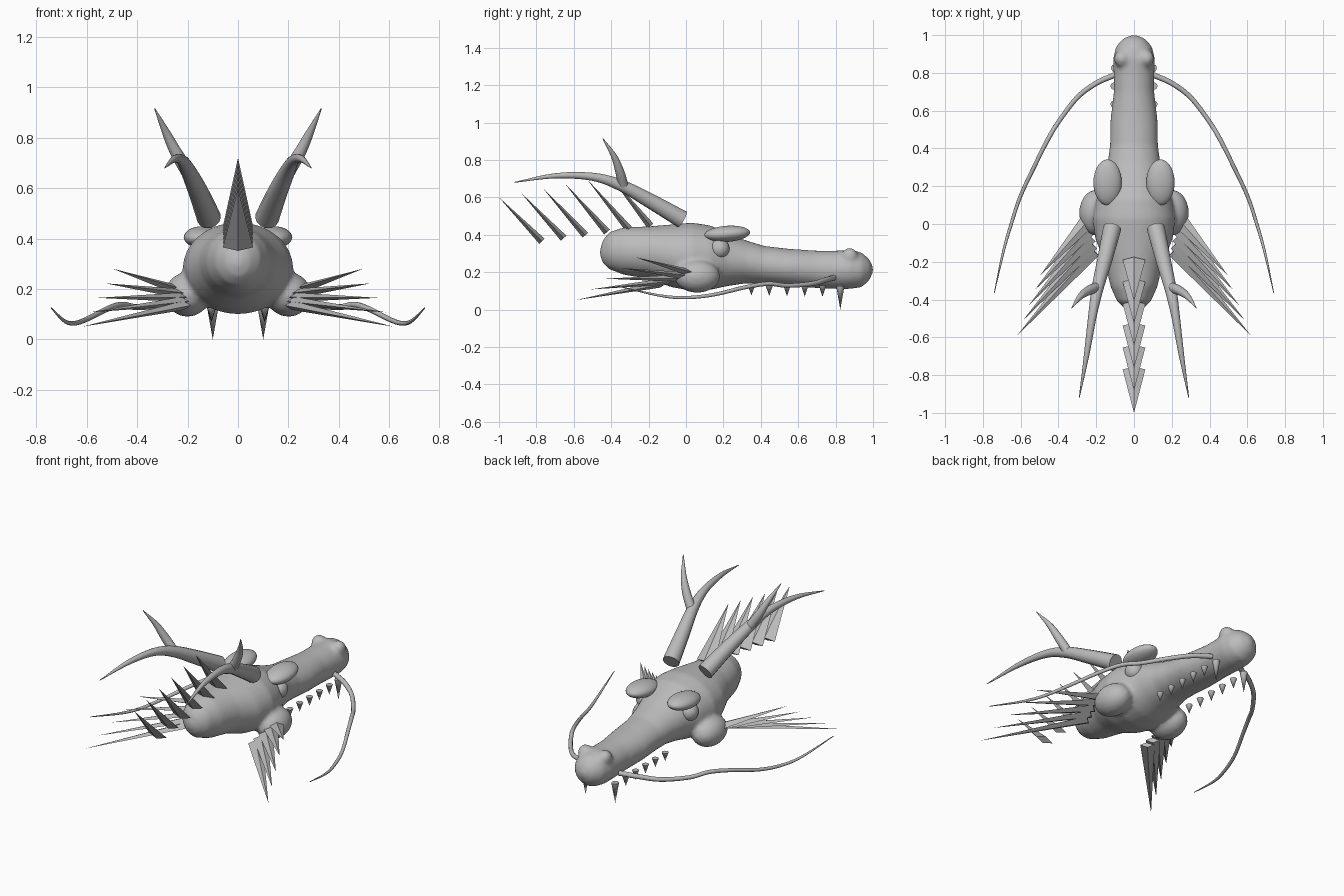
import bpy, bmesh, math
from mathutils import Vector, Matrix

cube = bpy.data.objects.get("Cube")
if cube:
    bpy.data.objects.remove(cube)

grey = bpy.data.materials.new("stone_grey")
grey.use_nodes = True
grey.diffuse_color = (0.5, 0.5, 0.5, 1)
grey.node_tree.nodes["Principled BSDF"].inputs["Base Color"].default_value = (0.5, 0.5, 0.5, 1)


def finish(name, bm, smooth=True):
    bmesh.ops.recalc_face_normals(bm, faces=bm.faces)
    for f in bm.faces:
        f.smooth = smooth
    mesh = bpy.data.meshes.new(name)
    bm.to_mesh(mesh)
    bm.free()
    mesh.materials.append(grey)
    obj = bpy.data.objects.new(name, mesh)
    bpy.context.collection.objects.link(obj)
    return obj


def skin(bm, rings):
    """Join equal rings of points into a capped surface."""
    loops = [[bm.verts.new(p) for p in ring] for ring in rings]
    n = len(loops[0])
    for a, b in zip(loops, loops[1:]):
        for i in range(n):
            bm.faces.new((a[i], a[(i + 1) % n], b[(i + 1) % n], b[i]))
    caps = [bm.faces.new(loops[0][::-1]), bm.faces.new(loops[-1])]
    bmesh.ops.split_edges(bm, edges=list({e for f in caps for e in f.edges}))


def ellipsoid(bm, centre, radii, tilt=0):
    m = Matrix.Translation(centre) @ Matrix.Rotation(tilt, 4, 'X') @ Matrix.Diagonal((*radii, 1))
    bmesh.ops.create_uvsphere(bm, u_segments=32, v_segments=20, radius=1, matrix=m)


def spline(points, steps=6):
    """Smooth path through points of any dimension."""
    pts = [Vector(p) for p in points]
    pts = [2 * pts[0] - pts[1]] + pts + [2 * pts[-1] - pts[-2]]
    out = []
    for p0, p1, p2, p3 in zip(pts, pts[1:], pts[2:], pts[3:]):
        for k in range(steps):
            t = k / steps
            out.append(0.5 * (2 * p1 + (p2 - p0) * t + (2 * p0 - 5 * p1 + 4 * p2 - p3) * t * t
                              + (3 * p1 - p0 - 3 * p2 + p3) * t ** 3))
    return out + [pts[-2]]


def tube(name, points, radii, sides=14):
    """Round tapering tube along a smooth path."""
    path = spline(points)
    widths = spline([(r, 0, 0) for r in radii])
    rings = []
    for i, p in enumerate(path):
        along = (path[min(i + 1, len(path) - 1)] - path[max(i - 1, 0)]).normalized()
        u = along.cross(Vector((0, 0, 1))).normalized()
        v = along.cross(u)
        rings.append([p + max(widths[i].x, 0.002) * (u * math.cos(a) + v * math.sin(a))
                      for a in (math.tau * k / sides for k in range(sides))])
    bm = bmesh.new()
    skin(bm, rings)
    return finish(name, bm)


def spike(name, base, tip, wide, thin, sides=4, smooth=False):
    """Flattened cone, widest across the level direction."""
    base, tip = Vector(base), Vector(tip)
    along = (tip - base).normalized()
    u = along.cross(Vector((0, 0, 1)))
    u = u.normalized() if u.length > 0.3 else Vector((1, 0, 0))
    v = along.cross(u).normalized()
    bm = bmesh.new()
    ring = [bm.verts.new(base + u * wide * math.cos(a) + v * thin * math.sin(a))
            for a in (math.tau * k / sides for k in range(sides))]
    top = bm.verts.new(tip)
    cap = bm.faces.new(ring)
    for i in range(sides):
        bm.faces.new((ring[i], ring[(i + 1) % sides], top))
    bmesh.ops.split_edges(bm, edges=list(cap.edges))
    return finish(name, bm, smooth)


# Head: (y, half width, bottom, top) sections with cheeks and nostrils melted in
sections = [(-.46, .015, .29, .32), (-.445, .05, .25, .37), (-.41, .09, .215, .415),
            (-.33, .125, .185, .44), (-.2, .155, .165, .445), (-.08, .205, .12, .455),
            (.03, .22, .1, .465), (.13, .2, .105, .45), (.22, .165, .125, .41),
            (.32, .14, .14, .37), (.42, .127, .135, .34), (.55, .125, .125, .325),
            (.7, .107, .115, .315), (.8, .108, .11, .315), (.88, .11, .11, .32),
            (.94, .095, .12, .305), (.98, .06, .155, .27), (1, .015, .2, .23)]
bm = bmesh.new()
rings = []
for y, w, lo, hi in sections:
    rings.append([Vector((w * math.cos(a), y, (lo + hi) / 2 + (hi - lo) / 2 * math.sin(a)))
                  for a in (math.tau * k / 32 for k in range(32))])
skin(bm, rings)
bmesh.ops.remove_doubles(bm, verts=bm.verts, dist=1e-5)
for s in (-1, 1):
    ellipsoid(bm, (s * .2, .06, .178), (.09, .122, .088))
    ellipsoid(bm, (s * .065, .875, .285), (.042, .045, .045))
head = finish("head", bm)
remesh = head.modifiers.new("melt", 'REMESH')
remesh.mode = 'VOXEL'
remesh.voxel_size = 0.012
remesh.use_smooth_shade = True
soften = head.modifiers.new("soften", 'SMOOTH')
soften.factor = 0.5
soften.iterations = 6

for side, s in (("left", 1), ("right", -1)):
    # Brow and eye
    bm = bmesh.new()
    ellipsoid(bm, (s * .14, .22, .405), (.075, .122, .043), math.radians(4))
    finish(side + "_brow", bm)
    bm = bmesh.new()
    ellipsoid(bm, (s * .15, .18, .325), (.05, .052, .052))
    finish(side + "_eye", bm)

    # Horn and its branch
    tube(side + "_horn",
         [(s * .115, -.02, .482), (s * .155, -.19, .58), (s * .195, -.35, .665),
          (s * .222, -.5, .71), (s * .252, -.7, .715), (s * .29, -.92, .68)],
         [.048, .04, .031, .022, .014, .002])
    tube(side + "_horn_branch",
         [(s * .2, -.335, .665), (s * .245, -.355, .74), (s * .285, -.385, .82), (s * .33, -.445, .915)],
         [.027, .024, .016, .002])

    # Long whisker
    tube(side + "_whisker",
         [(s * .1, .79, .17), (s * .2, .745, .158), (s * .3, .67, .138), (s * .4, .54, .128),
          (s * .46, .44, .138), (s * .52, .32, .12), (s * .6, .15, .08), (s * .65, 0, .064),
          (s * .69, -.14, .075), (s * .74, -.365, .125)],
         [.015, .014, .013, .012, .012, .011, .01, .009, .007, .002], 10)

    # Fan of cheek spikes
    for i in range(5):
        t = i / 4
        base = Vector((s * .25, .01, .2)).lerp(Vector((s * .215, -.14, .135)), t)
        tip = Vector((s * .495, -.27, .28)).lerp(Vector((s * .62, -.592, .05)), t)
        spike(f"{side}_cheek_spike_{i + 1}", base, tip, .04, .018)

    # Teeth and fang
    for i in range(5):
        y = .35 + .095 * i
        spike(f"{side}_tooth_{i + 1}", (s * .105, y, .13), (s * .105, y, .076 - .002 * i),
              .02, .02, 8, True)
    spike(side + "_fang", (s * .1, .825, .125), (s * .1, .825, 0), .022, .022, 8, True)

# Row of crest spikes
for i in range(6):
    t = i / 5
    base = Vector((0, -.19, .447)).lerp(Vector((0, -.77, .365)), t)
    tip = Vector((0, -.41, .72)).lerp(Vector((0, -1, .6)), t)
    spike(f"crest_spike_{i + 1}", base, tip, .06, .02)
